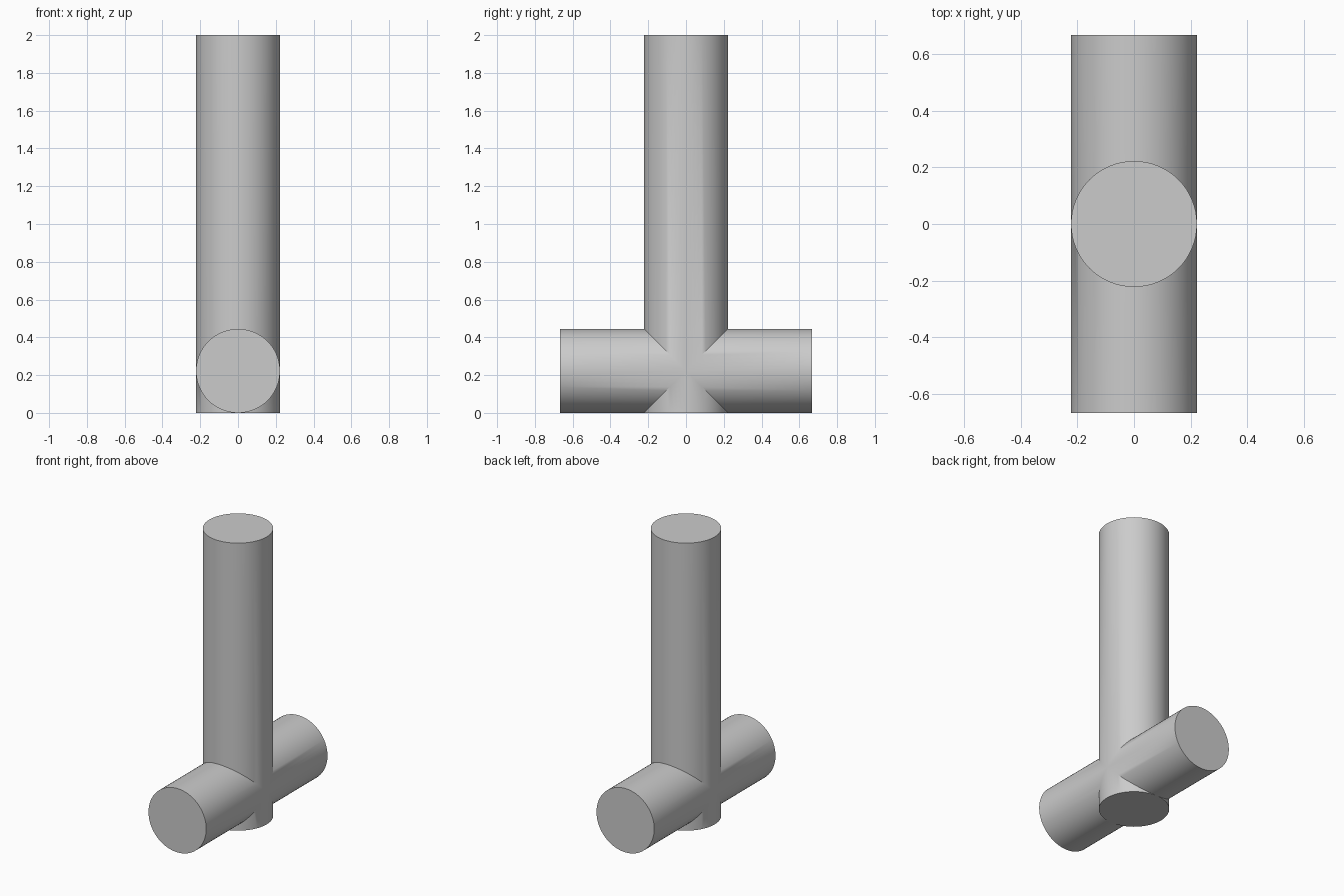
import bpy
import math

cube = bpy.data.objects.get("Cube")
if cube:
    bpy.data.objects.remove(cube, do_unlink=True)

RADIUS = 2 / 9
HEIGHT = 2.0
BAR_LENGTH = 4 / 3

# Single plain grey
grey = bpy.data.materials.new("plain_grey")
grey.use_nodes = True
colour = (0.6, 0.6, 0.6, 1)
grey.diffuse_color = colour
grey.node_tree.nodes["Principled BSDF"].inputs["Base Color"].default_value = colour


def rod(name, length, centre_z, tilt=0):
    bpy.ops.mesh.primitive_cylinder_add(
        vertices=64, radius=RADIUS, depth=length,
        location=(0, 0, centre_z), rotation=(tilt, 0, 0))
    obj = bpy.context.object
    obj.name = name
    obj.data.materials.append(grey)
    return obj


# Upright post and the cross bar running front to back at its foot
bar = rod("cross_bar", BAR_LENGTH, RADIUS, math.pi / 2)
post = rod("upright_post", HEIGHT, HEIGHT / 2)

# Fuse the two rods into one solid
fuse = post.modifiers.new("fuse", "BOOLEAN")
fuse.operation = "UNION"
fuse.solver = "EXACT"
fuse.object = bar
bpy.ops.object.modifier_apply(modifier=fuse.name)
bpy.data.objects.remove(bar, do_unlink=True)
post.name = "post_with_cross_bar"

# Round sides smooth, end caps and seams crisp
bpy.ops.object.shade_smooth_by_angle(angle=math.radians(30))
